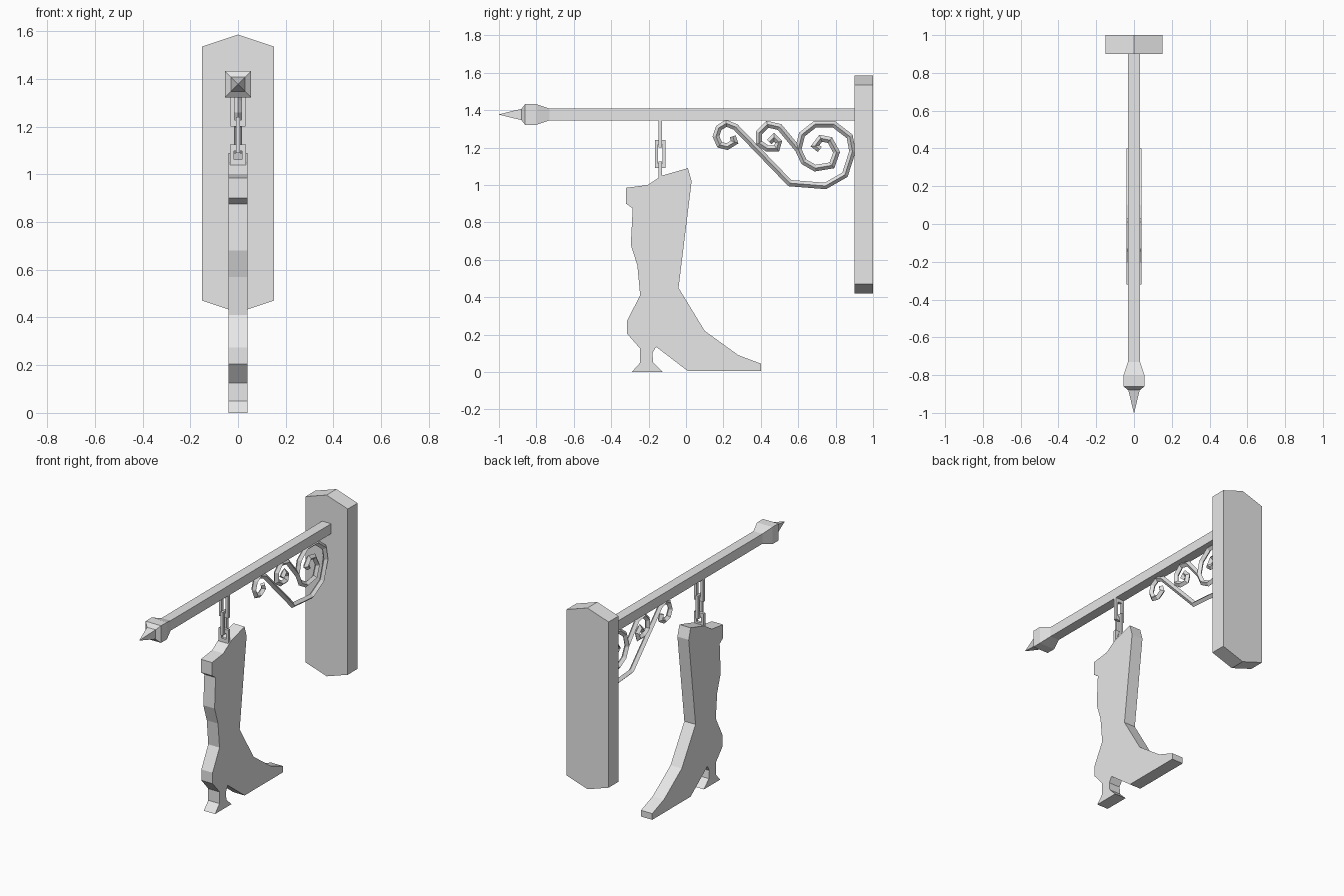
import bpy
import bmesh
from mathutils import Vector

cube = bpy.data.objects.get("Cube")
if cube:
    bpy.data.objects.remove(cube, do_unlink=True)

GREY = (0.8, 0.8, 0.8, 1)
material = bpy.data.materials.new("plain grey")
material.use_nodes = True
material.diffuse_color = GREY
material.node_tree.nodes["Principled BSDF"].inputs["Base Color"].default_value = GREY


def finish(name, bm):
    """Turn a bmesh into a flat-shaded object."""
    bmesh.ops.recalc_face_normals(bm, faces=bm.faces)
    mesh = bpy.data.meshes.new(name)
    bm.to_mesh(mesh)
    bm.free()
    mesh.materials.append(material)
    obj = bpy.data.objects.new(name, mesh)
    bpy.context.collection.objects.link(obj)
    return obj


def extrude_outline(name, points, offset):
    """Extrude a closed outline of 3D points along an offset vector."""
    bm = bmesh.new()
    face = bm.faces.new([bm.verts.new(p) for p in points])
    result = bmesh.ops.extrude_face_region(bm, geom=[face], use_keep_orig=True)
    moved = [g for g in result["geom"] if isinstance(g, bmesh.types.BMVert)]
    bmesh.ops.translate(bm, verts=moved, vec=offset)
    return finish(name, bm)


def skin_rings(name, rings):
    """Join rings of equal length and cap both ends."""
    bm = bmesh.new()
    loops = [[bm.verts.new(p) for p in ring] for ring in rings]
    count = len(loops[0])
    for a, b in zip(loops, loops[1:]):
        for i in range(count):
            j = (i + 1) % count
            bm.faces.new((a[i], a[j], b[j], b[i]))
    bm.faces.new(loops[0])
    bm.faces.new(loops[-1])
    return finish(name, bm)


def iron_scroll(name, path, radius=0.017):
    """Sweep a diamond section along a path in the side plane."""
    points = [Vector((0, y, z)) for y, z in path]
    side = Vector((1, 0, 0))
    rings = []
    for i, p in enumerate(points):
        before = (p - points[i - 1]).normalized() if i else None
        after = (points[i + 1] - p).normalized() if i + 1 < len(points) else None
        before, after = before or after, after or before
        tangent = (before + after).normalized()
        normal = side.cross(tangent) * radius / max(tangent.dot(after), 0.5)
        rings.append([p + side * radius, p + normal, p - side * radius, p - normal])
    return skin_rings(name, rings)


def add_box(bm, low, high):
    low, high = Vector(low), Vector(high)
    verts = bmesh.ops.create_cube(bm, size=1)["verts"]
    bmesh.ops.scale(bm, verts=verts, vec=high - low)
    bmesh.ops.translate(bm, verts=verts, vec=(low + high) / 2)


def chain_link(name, across, half, bottom, top, bar=0.016):
    """Rectangular link lying along the x axis (0) or y axis (1)."""
    bm = bmesh.new()
    hang = -0.138

    def piece(u0, u1, z0, z1):
        t = bar / 2
        if across == 0:
            add_box(bm, (u0, hang - t, z0), (u1, hang + t, z1))
        else:
            add_box(bm, (-t, hang + u0, z0), (t, hang + u1, z1))

    piece(-half, bar - half, bottom, top)
    piece(half - bar, half, bottom, top)
    inner = half - bar
    piece(-inner, inner, bottom, bottom + bar * 1.5)
    piece(-inner, inner, top - bar * 1.5, top)
    return finish(name, bm)


# Wall plate with pointed ends
plate = [(0, 1.585), (0.15, 1.535), (0.15, 0.47),
         (0, 0.42), (-0.15, 0.47), (-0.15, 1.535)]
extrude_outline("wall_plate", [(x, 0.9, z) for x, z in plate], (0, 0.1, 0))

# Square beam swelling into a spiked finial: (y, half width)
beam = [(0.9, 0.032), (-0.73, 0.032), (-0.8, 0.055), (-0.86, 0.055),
        (-0.88, 0.03), (-1, 0.001)]
corners = [(-1, -1), (1, -1), (1, 1), (-1, 1)]
skin_rings("beam", [[(a * h, y, 1.377 + b * h) for a, b in corners] for y, h in beam])

# Large iron scroll: front curl, diagonal brace, rear spiral
iron_scroll("brace_scroll", [
    (0.25, 1.26), (0.26, 1.23), (0.22, 1.205), (0.18, 1.215), (0.16, 1.26),
    (0.175, 1.305), (0.215, 1.33), (0.265, 1.31), (0.555, 1.01), (0.745, 0.995),
    (0.85, 1.055), (0.89, 1.18), (0.875, 1.26), (0.79, 1.325), (0.69, 1.325),
    (0.62, 1.27), (0.6, 1.19), (0.63, 1.125), (0.69, 1.09), (0.78, 1.105),
    (0.805, 1.175), (0.77, 1.24), (0.72, 1.25), (0.69, 1.21), (0.715, 1.19)])

# Small middle curl
iron_scroll("middle_scroll", [
    (0.445, 1.23), (0.47, 1.255), (0.495, 1.23), (0.485, 1.195), (0.435, 1.195),
    (0.39, 1.225), (0.39, 1.28), (0.435, 1.325), (0.5, 1.31), (0.6, 1.19)])

# Chain of three links, the outer two turned crosswise
chain_link("upper_link", 0, 0.032, 1.2, 1.35, 0.018)
chain_link("middle_link", 1, 0.028, 1.09, 1.24)
chain_link("lower_link", 0, 0.034, 1.035, 1.125, 0.018)

# Boot-shaped hanging board
boot = [
    (-0.32, 0.985), (-0.205, 1), (-0.13, 1.05), (0.01, 1.09), (0.03, 1.02),
    (-0.04, 0.45), (0.1, 0.22), (0.28, 0.09), (0.4, 0.045), (0.4, 0.005),
    (0.01, 0.005), (-0.16, 0.135), (-0.18, 0.1), (-0.175, 0.05), (-0.125, 0),
    (-0.29, 0), (-0.245, 0.05), (-0.245, 0.125), (-0.315, 0.205), (-0.315, 0.275),
    (-0.245, 0.41), (-0.26, 0.57), (-0.295, 0.68), (-0.285, 0.875), (-0.32, 0.9)]
extrude_outline("boot_board", [(-0.04, y, z) for y, z in boot], (0.08, 0, 0))
